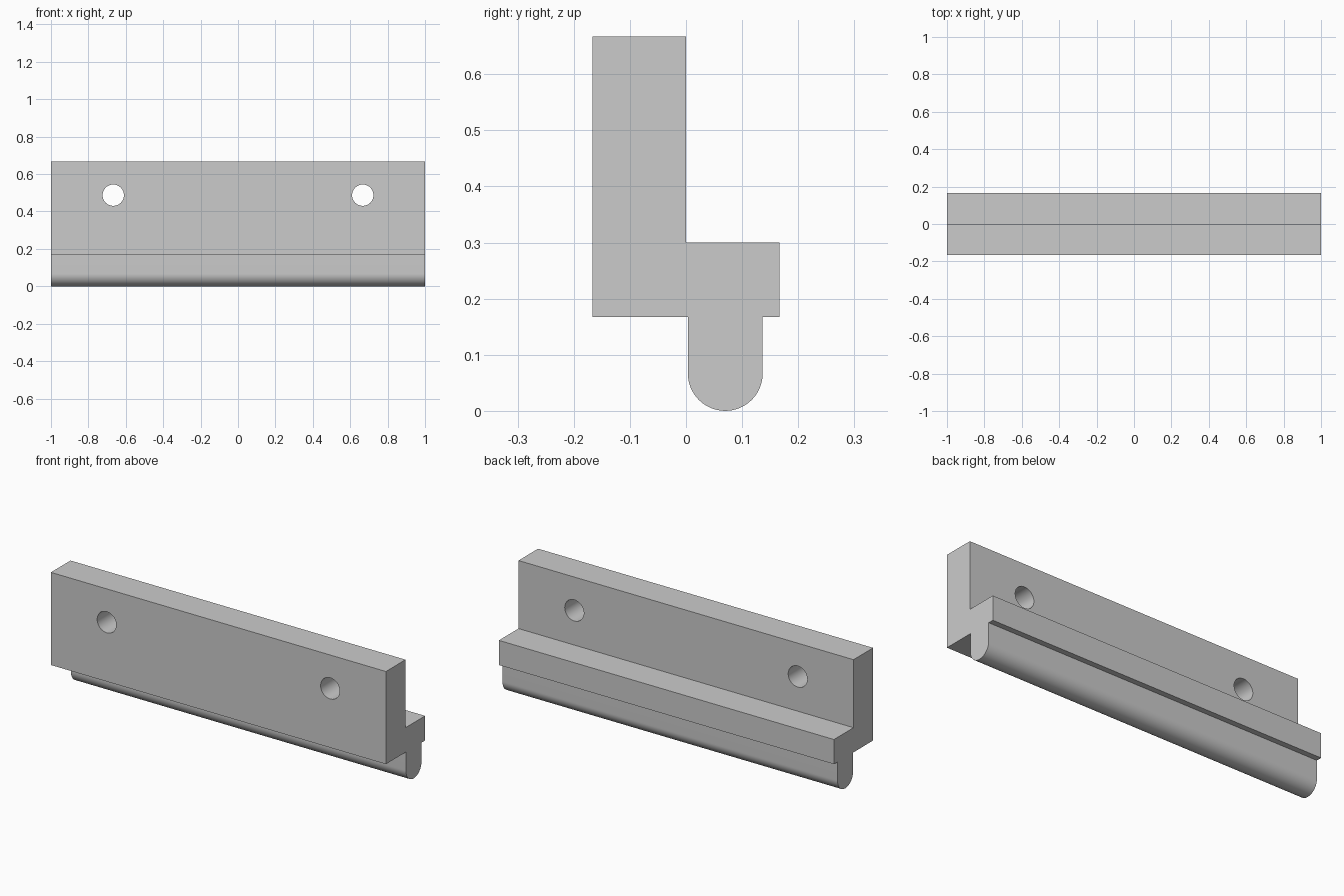
import bpy
import bmesh
from math import cos, sin, pi, radians
from mathutils import Matrix, Vector

cube = bpy.data.objects.get("Cube")
if cube:
    bpy.data.objects.remove(cube, do_unlink=True)

HALF_LENGTH = 1.0
HALF_DEPTH = 0.167
TOP, LEDGE, UNDERSIDE = 0.667, 0.3, 0.167
TONGUE_Y, TONGUE_R = 0.07, 0.0667
HOLE_X, HOLE_Z, HOLE_R = 0.667, 0.487, 0.057
ARC_STEPS = 32

# Plain grey material
grey = bpy.data.materials.new("light_grey")
grey.use_nodes = True
colour = (0.6, 0.6, 0.6, 1.0)
grey.diffuse_color = colour
grey.node_tree.nodes["Principled BSDF"].inputs["Base Color"].default_value = colour


def add_object(name, bm):
    bmesh.ops.recalc_face_normals(bm, faces=bm.faces)
    mesh = bpy.data.meshes.new(name)
    bm.to_mesh(mesh)
    bm.free()
    mesh.materials.append(grey)
    obj = bpy.data.objects.new(name, mesh)
    bpy.context.collection.objects.link(obj)
    return obj


# Rail cross-section (y, z): upright plate, rear ledge, round-bottomed tongue
profile = [(-HALF_DEPTH, UNDERSIDE), (-HALF_DEPTH, TOP), (0, TOP), (0, LEDGE),
           (HALF_DEPTH, LEDGE), (HALF_DEPTH, UNDERSIDE),
           (TONGUE_Y + TONGUE_R, UNDERSIDE)]
for i in range(ARC_STEPS + 1):
    a = pi * i / ARC_STEPS
    profile.append((TONGUE_Y + TONGUE_R * cos(a), TONGUE_R * (1 - sin(a))))
profile.append((TONGUE_Y - TONGUE_R, UNDERSIDE))

# Extrude the cross-section along the length
bm = bmesh.new()
end = bm.faces.new([bm.verts.new((-HALF_LENGTH, y, z)) for y, z in profile])
swept = bmesh.ops.extrude_face_region(bm, geom=[end])["geom"]
bmesh.ops.translate(bm, vec=Vector((2 * HALF_LENGTH, 0, 0)),
                    verts=[v for v in swept if isinstance(v, bmesh.types.BMVert)])
rail = add_object("mounting_rail", bm)

# Two bolt holes through the upright plate
bm = bmesh.new()
for side in (-1, 1):
    place = (Matrix.Translation((side * HOLE_X, -HALF_DEPTH / 2, HOLE_Z))
             @ Matrix.Rotation(pi / 2, 4, 'X'))
    bmesh.ops.create_cone(bm, cap_ends=True, segments=48, radius1=HOLE_R,
                          radius2=HOLE_R, depth=0.3, matrix=place)
cutter = add_object("bolt_hole_cutter", bm)
cutter.hide_render = True

bpy.ops.object.select_all(action='DESELECT')
bpy.context.view_layer.objects.active = rail
rail.select_set(True)
cut = rail.modifiers.new("bolt_holes", 'BOOLEAN')
cut.operation = 'DIFFERENCE'
cut.solver = 'EXACT'
cut.object = cutter
bpy.ops.object.modifier_apply(modifier=cut.name)
bpy.data.objects.remove(cutter, do_unlink=True)

# Smooth the round surfaces, keep the edges crisp
bpy.ops.object.shade_smooth_by_angle(angle=radians(30))
